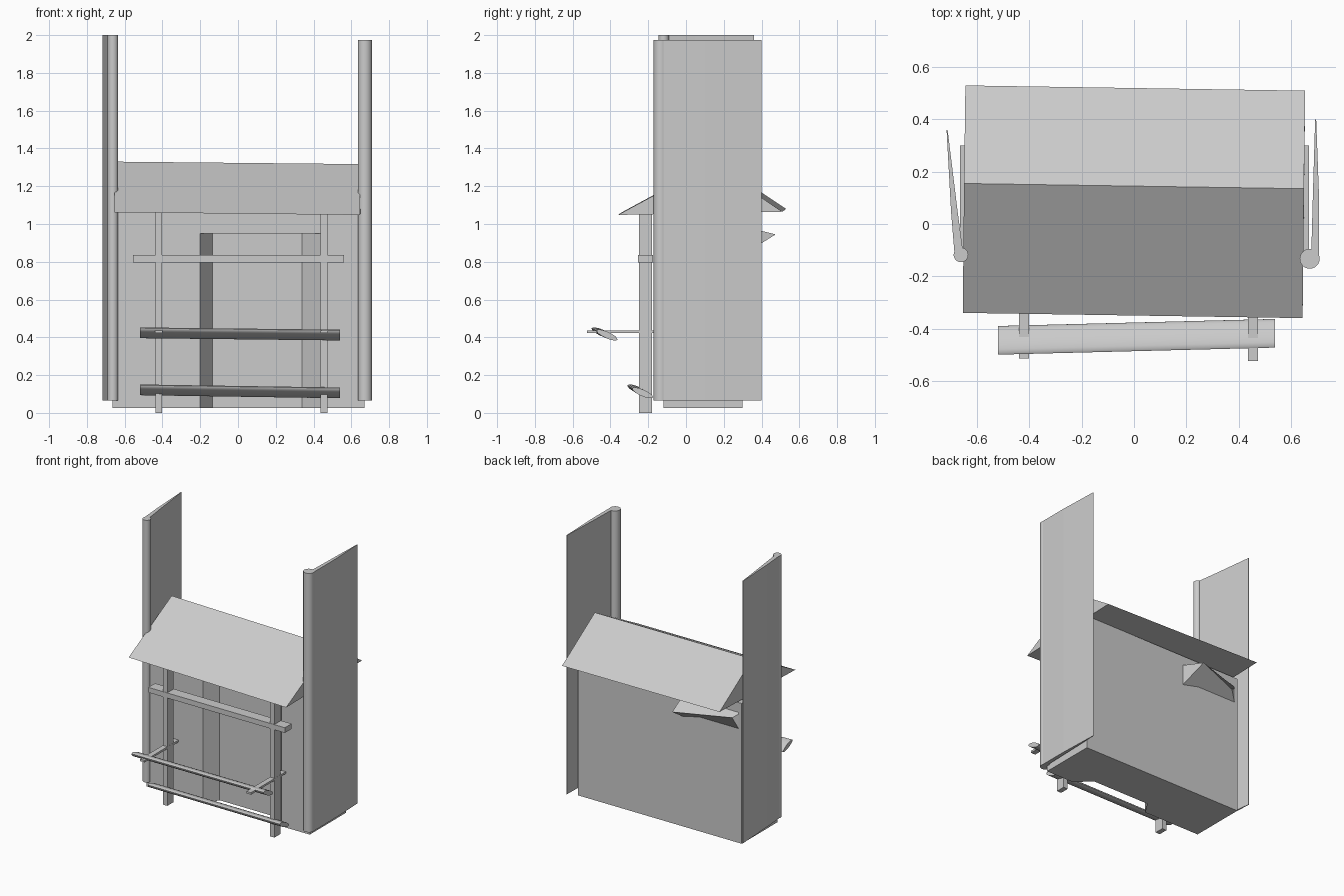
import bpy, bmesh, math
from mathutils import Vector

if "Cube" in bpy.data.objects:
    bpy.data.objects.remove(bpy.data.objects["Cube"])

def make_object(name, verts, faces, smooth=False):
    mesh = bpy.data.meshes.new(name)
    mesh.from_pydata(verts, [], faces)
    bm = bmesh.new()
    bm.from_mesh(mesh)
    bmesh.ops.recalc_face_normals(bm, faces=bm.faces)
    bm.to_mesh(mesh)
    bm.free()
    obj = bpy.data.objects.new(name, mesh)
    bpy.context.collection.objects.link(obj)
    if smooth:
        bpy.ops.object.select_all(action='DESELECT')
        obj.select_set(True)
        bpy.context.view_layer.objects.active = obj
        bpy.ops.object.shade_smooth_by_angle(angle=math.radians(35))
    return obj

def loft(name, start, end, smooth=False):
    """Closed solid between two matching outlines."""
    n = len(start)
    sides = [(i, (i + 1) % n, n + (i + 1) % n, n + i) for i in range(n)]
    return make_object(name, start + end,
                       sides + [tuple(range(n)), tuple(range(n, 2 * n))], smooth)

def prism(name, outline, z0, z1, smooth=False):
    return loft(name, [(x, y, z0) for x, y in outline],
                [(x, y, z1) for x, y in outline], smooth)

def box(name, x0, x1, y0, y1, z0, z1):
    return prism(name, [(x0, y0), (x1, y0), (x1, y1), (x0, y1)], z0, z1)

# Cabinet with a shallow splayed niche in the front
prism("cabinet_body", [(-0.665, -0.12), (-0.20, -0.12), (-0.135, -0.02), (0.34, -0.02),
                       (0.44, -0.12), (0.67, -0.12), (0.67, 0.30), (-0.665, 0.30)], 0.025, 0.95)
box("cabinet_top", -0.665, 0.67, -0.12, 0.30, 0.95, 1.06)

# Wedge-shaped bulge on the back, fading toward the left side
loft("back_bulge",
     [(-0.18, 0.29, 0.83), (-0.22, 0.475, 0.945), (-0.18, 0.29, 0.99)],
     [(-0.66, 0.29, 0.83), (-0.60, 0.32, 0.945), (-0.66, 0.29, 0.99)])

# Gabled roof, closed underneath and slightly skewed
loft("roof",
     [(-0.655, -0.34, 1.062), (-0.65, 0.155, 1.33), (-0.645, 0.53, 1.08)],
     [(0.645, -0.36, 1.048), (0.65, 0.135, 1.317), (0.655, 0.51, 1.065)])

# Side columns, each with a tapering panel behind it
def side_wing(side, centre, radius, panel, z1):
    ring = [(centre[0] + radius * math.cos(math.tau * i / 24),
             centre[1] + radius * math.sin(math.tau * i / 24)) for i in range(24)]
    prism(side + "_column", ring, 0.065, z1, True)
    prism(side + "_panel", panel, 0.065, z1)

side_wing("left", (-0.662, -0.118), 0.028,
          [(-0.687, -0.11), (-0.655, -0.10), (-0.675, 0.05), (-0.713, 0.36),
           (-0.717, 0.36), (-0.70, 0.05)], 2.0)
side_wing("right", (0.672, -0.133), 0.038,
          [(0.678, -0.12), (0.708, -0.12), (0.708, 0.10), (0.697, 0.40),
           (0.693, 0.40), (0.684, 0.10)], 1.975)

# Front frame: two posts, a rail and two support arms
for side, x, tip in (("left", -0.42, -0.515), ("right", 0.455, -0.525)):
    box(side + "_front_post", x - 0.018, x + 0.018, -0.25, -0.18, 0.0, 1.09)
    box(side + "_support_arm", x - 0.019, x + 0.019, tip, -0.12, 0.422, 0.437)
box("front_rail", -0.555, 0.56, -0.253, -0.175, 0.797, 0.835)

# Flattened, tilted rods used as shelf and foot bar
def flat_rod(name, a, b, half_width, half_height, tilt):
    def ring(c):
        pts = []
        for i in range(16):
            t = math.tau * i / 16
            u, v = half_width * math.cos(t), half_height * math.sin(t)
            pts.append((c[0], c[1] + u * math.cos(tilt) + v * math.sin(tilt),
                        c[2] - u * math.sin(tilt) + v * math.cos(tilt)))
        return pts
    loft(name, ring(a), ring(b), True)

flat_rod("shelf_bar", (-0.52, -0.445, 0.424), (0.54, -0.418, 0.412), 0.06, 0.017, math.radians(24))
flat_rod("foot_bar", (-0.52, -0.255, 0.122), (0.54, -0.23, 0.106), 0.06, 0.017, math.radians(24))
